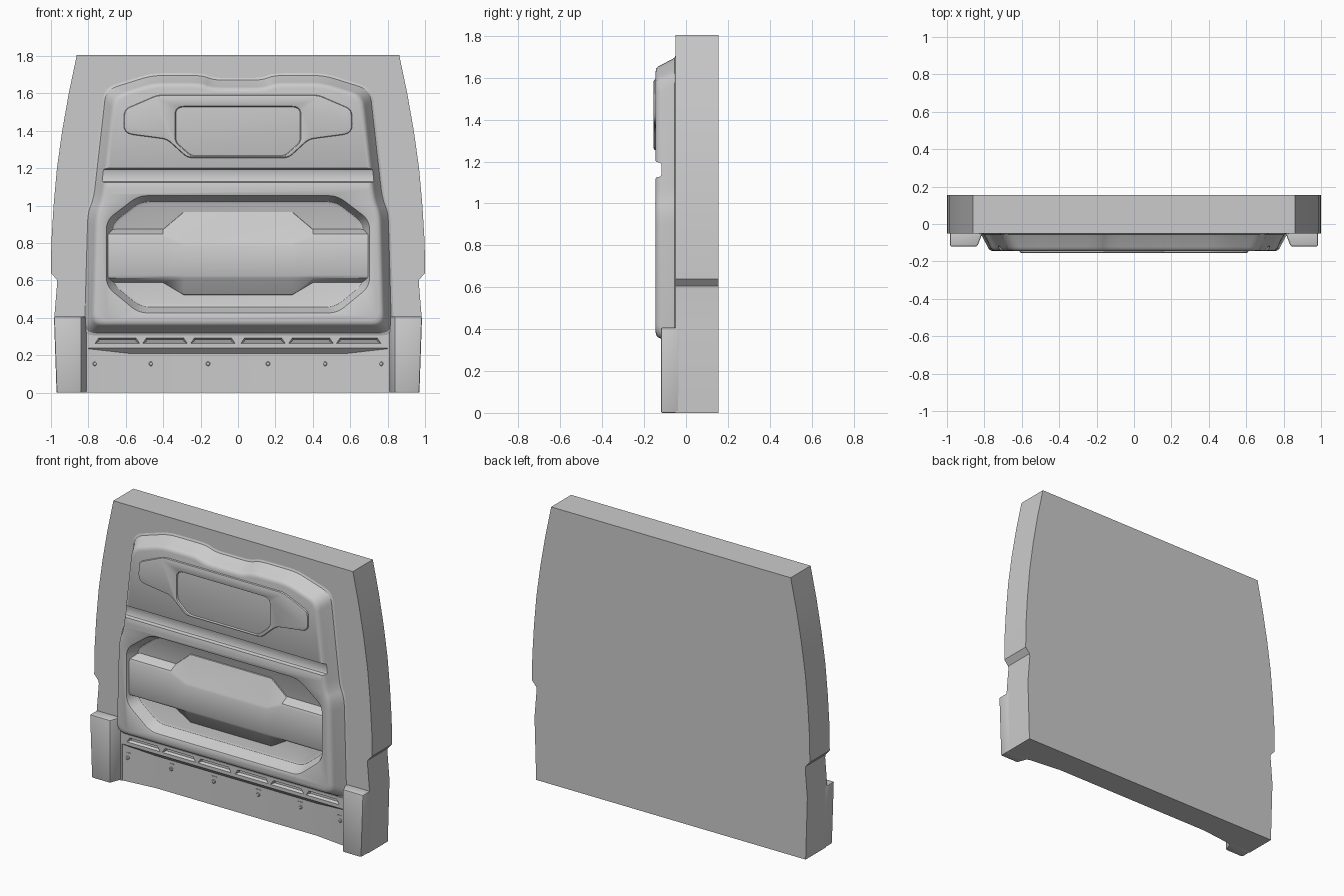
import bpy, bmesh, math
from mathutils import Vector

if "Cube" in bpy.data.objects:
    bpy.data.objects.remove(bpy.data.objects["Cube"])


def skin(name, rings):
    """Solid through rings of 3D points, capped at both ends."""
    bm = bmesh.new()
    loops = [[bm.verts.new(p) for p in r] for r in rings]
    n = len(loops[0])
    for a, b in zip(loops, loops[1:]):
        for i in range(n):
            j = (i + 1) % n
            bm.faces.new((a[i], a[j], b[j], b[i]))
    bm.faces.new(loops[0])
    bm.faces.new(loops[-1])
    bmesh.ops.recalc_face_normals(bm, faces=bm.faces)
    me = bpy.data.meshes.new(name)
    bm.to_mesh(me)
    bm.free()
    ob = bpy.data.objects.new(name, me)
    bpy.context.collection.objects.link(ob)
    return ob


def ring(half, inset, r):
    """Mirror a right-hand outline (bottom to top), inset it and round its corners."""
    pts = [Vector(p) for p in half] + [Vector((-x, z)) for x, z in reversed(half)]
    n, off, out = len(pts), [], []
    for i, p in enumerate(pts):
        a, b = (p - pts[i - 1]).normalized(), (pts[(i + 1) % n] - p).normalized()
        na, nb = Vector((-a.y, a.x)), Vector((-b.y, b.x))
        off.append(p + (na + nb) * inset / (1 + na.dot(nb)))
    if r == 0:
        return off
    for i, p in enumerate(off):
        a, b = off[i - 1] - p, off[(i + 1) % n] - p
        s = p + a.normalized() * min(r, a.length * .45)
        e = p + b.normalized() * min(r, b.length * .45)
        for k in range(6):
            t = k / 5
            out.append(s * (1 - t) ** 2 + p * 2 * t * (1 - t) + e * t * t)
    return out


def loft(name, half, steps, r=0.0):
    return skin(name, [[(p.x, y, p.y) for p in ring(half, d, r)] for d, y in steps])


def recess(half, top, bottom, slope, r, lip=.012):
    """Cutter for a pressed-in pocket with a rounded lip and floor edge."""
    return loft("cutter", half, [(-lip, top - .05), (-lip, top - .0005), (-lip * .3, top + lip * .3),
                                 (0, top + lip), (slope, bottom - lip * .6),
                                 (slope + lip, bottom)], r)


def finish(ob, cutters=(), angle=32):
    """Apply cuts and modifiers, then smooth all but the sharp edges."""
    for c in cutters:
        m = ob.modifiers.new("cut", 'BOOLEAN')
        m.operation, m.solver, m.object = 'DIFFERENCE', 'EXACT', c
    dg = bpy.context.evaluated_depsgraph_get()
    dg.update()
    me = bpy.data.meshes.new_from_object(ob.evaluated_get(dg))
    ob.modifiers.clear()
    ob.data = me
    me.shade_smooth()
    me.set_sharp_from_angle(angle=math.radians(angle))
    for c in cutters:
        bpy.data.objects.remove(c)


# Thick backing slab with bowed, notched sides
side = [(.97, 0), (.982, .405), (.967, .585), (.969, .605), (1, .64), (.998, .8), (.986, 1),
        (.968, 1.2), (.94, 1.4), (.905, 1.6), (.862, 1.805)]
slab = loft("backing_slab", side, [(0, .155), (0, -.05)])

# Recessed kick plate under a sloping ledge
kick = [(-.8, -.045, .235), (-.58, -.02, .21), (.58, -.02, .21), (.8, -.045, .235)]
cuts = [skin("cutter", [[(x, -.2, -.1), (x, y, -.1), (x, y, z), (x, -.05, .24), (x, -.2, .24)]
                        for x, y, z in kick])]

# Row of vent slots above the ledge
for cx in (-.645, -.39, -.134, .134, .39, .645):
    c = loft("cutter", [(.12, .262), (.1, .292)], [(-.001, -.1), (0, -.05), (.009, -.034)])
    for v in c.data.vertices:
        v.co.x += cx
    cuts.append(c)
finish(slab, cuts)

# Raised pressed panel with stepped shoulders and a wavy top
outline = [(.815, .325), (.797, .96), (.765, 1.04), (.70, 1.615), (.46, 1.69), (.19, 1.69), (.13, 1.665)]
panel = loft("pressed_panel", outline,
             [(-.018, -.03), (-.018, -.05), (-.006, -.055), (.002, -.068), (.03, -.122),
              (.036, -.134), (.046, -.142), (.06, -.145)], .06)
groove = recess([(.95, 1.125), (.95, 1.198)], -.145, -.118, .004, .01, .007)
pocket = recess([(.53, .43), (.70, .57), (.70, .92), (.53, 1.05)], -.145, -.066, .028, .05)
finish(panel, [groove, pocket])

# Swelling band across the big pocket, flaring out at its middle
def band_ring(x, b0, b1, t1, t0):
    return [(x, -.06, b0 - .004), (x, -.072, b0), (x, -.119, b1 - .008), (x, -.125, b1 + .006),
            (x, -.125, t1 - .006), (x, -.119, t1 + .008), (x, -.072, t0), (x, -.06, t0 + .004)]

wide, mid = (.525, .62, .79, .965), (.59, .622, .84, .872)
band = skin("pocket_band", [band_ring(x, *s) for x, s in
                            ((-.7, mid), (-.40, mid), (-.29, wide), (.29, wide), (.40, mid), (.7, mid))])
finish(band)

# Winged plate at the top with a window-shaped recess
plate = loft("upper_plate", [(.27, 1.255), (.38, 1.355), (.585, 1.382), (.612, 1.41), (.608, 1.515),
                             (.43, 1.592)],
             [(0, -.13), (0, -.147), (.003, -.153), (.01, -.155)], .03)
window = recess([(.25, 1.265), (.335, 1.34), (.335, 1.51), (.31, 1.53)], -.155, -.138, .005, .025, .006)
finish(plate, [window])

# Corner posts at the foot
for s, word in ((-1, "left"), (1, "right")):
    post = skin(word + "_foot_post",
                [[(s * .803, -.03, z), (s * .838, -.12, z), (s * x, -.12, z), (s * x, -.03, z)]
                 for z, x in ((0, .97), (.408, .984))])
    bev = post.modifiers.new("bevel", 'BEVEL')
    bev.width, bev.segments = .008, 2
    finish(post)

# Fixing bolts with small tabs on the kick plate
for i, x in enumerate((-.765, -.465, -.16, .16, .465, .765)):
    y = -.041 if abs(x) > .7 else -.02
    bolt = skin("fixing_bolt_%d" % (i + 1),
                [[(x + r * math.cos(k * math.pi / 6), y + d, .155 + r * math.sin(k * math.pi / 6))
                  for k in range(12)] for r, d in ((.012, .01), (.012, -.003), (.008, -.006))])
    finish(bolt)
    tab = loft("fixing_tab_%d" % (i + 1), [(.018, .186), (.018, .19)], [(0, .01), (0, -.003)])
    tab.location = (x, y, 0)
